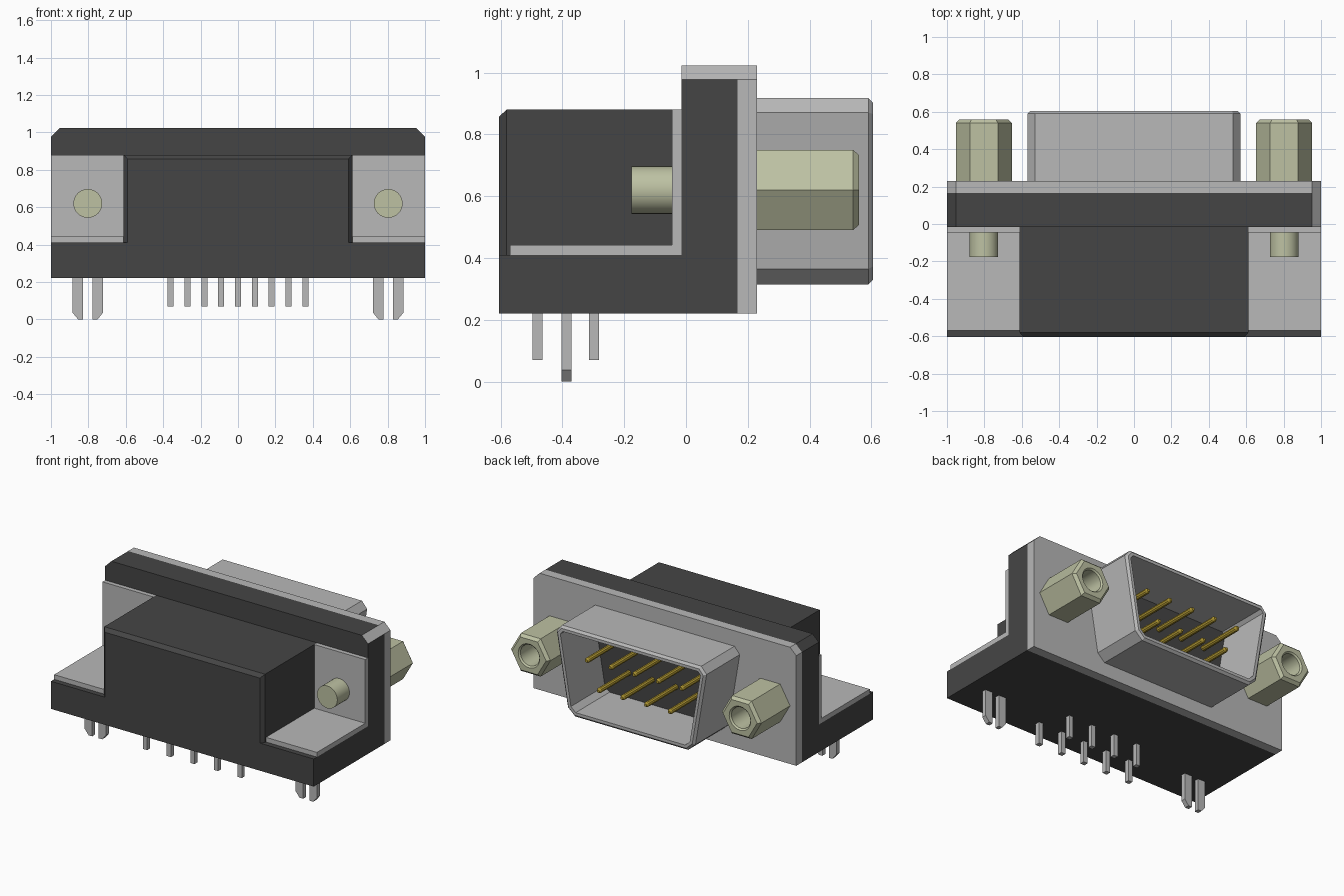
import bpy, bmesh, math
from mathutils import Vector

cube = bpy.data.objects.get("Cube")
if cube:
    bpy.data.objects.remove(cube, do_unlink=True)


def material(name, rgb):
    m = bpy.data.materials.new(name)
    m.use_nodes = True
    m.diffuse_color = (*rgb, 1)
    m.node_tree.nodes["Principled BSDF"].inputs["Base Color"].default_value = (*rgb, 1)
    return m


BLACK = material("black plastic", (0.06, 0.06, 0.06))
GREY = material("grey metal", (0.48, 0.48, 0.48))
OLIVE = material("pale olive metal", (0.51, 0.535, 0.365))
GOLD = material("gold", (0.42, 0.30, 0.03))


def loft(name, rings, mats, rule=None, smooth=False):
    """Closed solid through rings of 3D points, capped at both ends."""
    bm = bmesh.new()
    loops = [[bm.verts.new(p) for p in r] for r in rings]
    n = len(loops[0])
    for a, b in zip(loops, loops[1:]):
        for i in range(n):
            bm.faces.new((a[i], a[(i + 1) % n], b[(i + 1) % n], b[i]))
    bm.faces.new(loops[0])
    bm.faces.new(loops[-1])
    bmesh.ops.recalc_face_normals(bm, faces=bm.faces)
    bm.normal_update()
    if rule:
        for f in bm.faces:
            f.material_index = rule(f)
    me = bpy.data.meshes.new(name)
    bm.to_mesh(me)
    bm.free()
    ob = bpy.data.objects.new(name, me)
    bpy.context.collection.objects.link(ob)
    for m in mats:
        me.materials.append(m)
    if smooth:
        bpy.ops.object.select_all(action='DESELECT')
        ob.select_set(True)
        bpy.context.view_layer.objects.active = ob
        bpy.ops.object.shade_smooth_by_angle(angle=math.radians(30))
    return ob


def along_y(profile, *ys):
    return [[(x, y, z) for x, z in profile] for y in ys]


def rect(x0, x1, z0, z1):
    return [(x0, z0), (x1, z0), (x1, z1), (x0, z1)]


def box(name, x, y, z, mat):
    return loft(name, along_y(rect(*x, *z), *y), [mat])


def circle(cx, cz, r, n):
    return [(cx + r * math.cos(math.tau * i / n), cz + r * math.sin(math.tau * i / n))
            for i in range(n)]


def hexagon(cx, cz, r, n=24):
    """Hexagon with points on +-x, sampled so it can bridge to a circle."""
    pts = []
    for i in range(n):
        a = math.tau * i / n
        d = r * math.cos(math.pi / 6) / math.cos(a % (math.pi / 3) - math.pi / 6)
        pts.append((cx + d * math.cos(a), cz + d * math.sin(a)))
    return pts


def inset(profile, d):
    """Shrink a convex counter-clockwise profile by distance d."""
    out = []
    n = len(profile)
    for i in range(n):
        p0, p, p1 = (Vector(profile[(i + k) % n]) for k in (-1, 0, 1))
        e0, e1 = (p - p0).normalized(), (p1 - p).normalized()
        n0, n1 = Vector((-e0.y, e0.x)), Vector((-e1.y, e1.x))
        out.append(tuple(p + (n0 + n1) * (d / (1 + n0.dot(n1)))))
    return out


# Plastic housing: base, rear body with chamfered front, upright flange
box("base", (-1, 1), (-0.605, -0.015), (0.22, 0.41), BLACK)
loft("body", along_y(rect(-0.59, 0.59, 0.41, 0.857), -0.605)
     + along_y(rect(-0.612, 0.612, 0.41, 0.88), -0.58, -0.015), [BLACK])
plate = [(-1, 0.22), (1, 0.22), (1, 0.977), (0.953, 1.023), (-0.953, 1.023), (-1, 0.977)]
loft("flange", along_y(plate, -0.015, 0.167), [BLACK, GREY],
     lambda f: int(f.normal.x > 0.5 and f.normal.z > 0.5))

# Metal face plate
loft("face_plate", along_y(plate, 0.167, 0.23), [GREY])

# D-shaped shell, open at the back with a dark floor
half = [(0.43, 0.315), (0.485, 0.365), (0.57, 0.87), (0.53, 0.917)]
shell = half + [(-x, z) for x, z in reversed(half)]
loft("connector_shell",
     along_y(shell, 0.23, 0.59)
     + along_y(inset(shell, 0.015), 0.605)
     + along_y(inset(shell, 0.035), 0.605, 0.236),
     [GREY, BLACK],
     lambda f: int(f.normal.y > 0.9 and f.calc_center_median().y < 0.3))

# Contact pins and their solder legs: five above, four below
for row, (count, z, y) in enumerate([(5, 0.707, -0.48), (4, 0.523, -0.297)]):
    for i in range(count):
        x = (i - (count - 1) / 2) * 0.18
        loft(f"contact_pin_{row}_{i}",
             along_y(circle(x, z, 0.018, 10), 0.225, 0.555)
             + along_y(circle(x, z, 0.010, 10), 0.57), [GOLD], smooth=True)
        box(f"solder_leg_{row}_{i}", (x - 0.016, x + 0.016),
            (y - 0.016, y + 0.016), (0.07, 0.23), GREY)

# Mounting hardware on each side
for side, s in (("left", 1), ("right", -1)):
    cx, cz = 0.803 * s, 0.62

    # L-shaped bracket
    ell = [(-0.57, 0.41), (-0.015, 0.41), (-0.015, 0.88), (-0.045, 0.88),
           (-0.045, 0.442), (-0.57, 0.442)]
    loft(f"bracket_{side}", [[(x * s, y, z) for y, z in ell] for x in (0.612, 1.0)], [GREY])

    # Rear screw end
    loft(f"screw_end_{side}", along_y(circle(cx, cz, 0.077, 32), -0.177, -0.04),
         [OLIVE], smooth=True)

    # Hexagonal standoff with a blind hole
    loft(f"hex_standoff_{side}",
         along_y(hexagon(cx, cz, 0.15), 0.23, 0.54)
         + along_y(hexagon(cx, cz, 0.13), 0.56)
         + along_y(circle(cx, cz, 0.082, 24), 0.56)
         + along_y(circle(cx, cz, 0.072, 24), 0.55, 0.30),
         [OLIVE], smooth=True)

    # Split board lock prongs, chamfered on their outer tips
    for k, d in (("outer", 1), ("inner", -1)):
        prong = [(0.025, 0.0), (0.052, 0.0), (0.082, 0.037), (0.082, 0.23), (0.025, 0.23)]
        loft(f"board_lock_{side}_{k}",
             along_y([(cx + s * d * x, z) for x, z in prong], -0.403, -0.371), [GREY])
